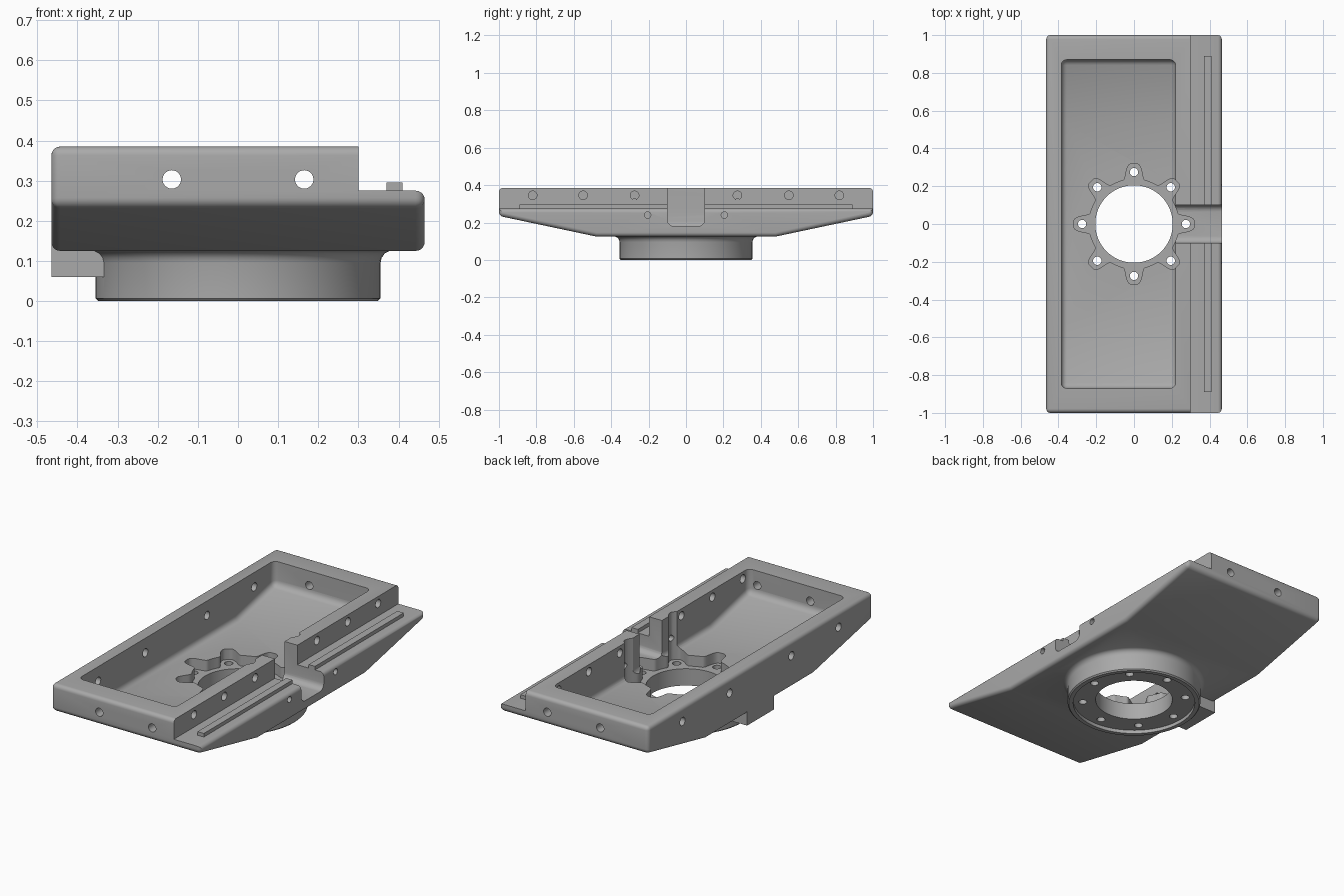
import bpy, bmesh
from math import cos, sin, pi, exp, radians
from mathutils import Vector, Matrix

old = bpy.data.objects.get("Cube")
if old:
    bpy.data.objects.remove(old)

GREY = (0.4, 0.4, 0.4, 1)
metal = bpy.data.materials.new("grey metal")
metal.use_nodes = True
metal.diffuse_color = GREY
metal.node_tree.nodes["Principled BSDF"].inputs["Base Color"].default_value = GREY


def make(name, bm):
    bmesh.ops.recalc_face_normals(bm, faces=bm.faces)
    mesh = bpy.data.meshes.new(name)
    bm.to_mesh(mesh)
    bm.free()
    ob = bpy.data.objects.new(name, mesh)
    bpy.context.collection.objects.link(ob)
    mesh.materials.append(metal)
    return ob


def prism(points, direction):
    """Extrude a closed outline along a direction."""
    bm = bmesh.new()
    face = bm.faces.new([bm.verts.new(p) for p in points])
    out = bmesh.ops.extrude_face_region(bm, geom=[face])
    moved = [v for v in out["geom"] if isinstance(v, bmesh.types.BMVert)]
    bmesh.ops.translate(bm, verts=moved, vec=direction)
    bmesh.ops.recalc_face_normals(bm, faces=bm.faces)
    return bm


def box(x0, x1, y0, y1, z0, z1):
    return prism([(x0, y0, z0), (x1, y0, z0), (x1, y1, z0), (x0, y1, z0)], (0, 0, z1 - z0))


def round_edges(bm, width, rule):
    edges = [e for e in bm.edges if rule(e.verts[0].co, e.verts[1].co, e)]
    bmesh.ops.bevel(bm, geom=edges, offset=width, segments=5, profile=0.5,
                    affect='EDGES', clamp_overlap=True)


def cylinder(bm, radius, start, end, segments=24):
    a, b = Vector(start), Vector(end)
    turn = (b - a).to_track_quat('Z', 'Y').to_matrix().to_4x4()
    bmesh.ops.create_cone(bm, cap_ends=True, segments=segments, radius1=radius, radius2=radius,
                          depth=(b - a).length, matrix=Matrix.Translation((a + b) / 2) @ turn)


def combine(target, tool, operation):
    tool.hide_render = True
    mod = target.modifiers.new("cut", 'BOOLEAN')
    mod.operation, mod.solver, mod.object = operation, 'EXACT', tool
    bpy.context.view_layer.objects.active = target
    bpy.ops.object.modifier_apply(modifier=mod.name)
    bpy.data.objects.remove(tool)


# Housing: stepped section, with the underside sloping up to both ends
W, TOP, STEP = 0.465, 0.385, 0.275
section = [(-W, 0.125), (W, 0.125), (W, STEP), (0.3, STEP), (0.3, TOP), (-W, TOP)]
bm = prism([(x, -1, z) for x, z in section], (0, 2, 0))
for s in (-1, 1):
    bmesh.ops.bisect_plane(bm, geom=bm.verts[:] + bm.edges[:] + bm.faces[:], dist=1e-5,
                           plane_co=(0, s * 0.48, 0.125), plane_no=(0, s * 0.11, -0.52),
                           clear_outer=True)
    bmesh.ops.holes_fill(bm, edges=[e for e in bm.edges if e.is_boundary])
bmesh.ops.recalc_face_normals(bm, faces=bm.faces)


def housing_edge(a, b, edge):
    at_wall = abs(a.x - 0.3) < 1e-3 and abs(b.x - 0.3) < 1e-3
    step_end = min(a.x, b.x) > 0.29 and abs(a.z - STEP) < 1e-3 and abs(a.x - b.x) > 0.1
    return not at_wall and not step_end and edge.calc_face_angle(0) > radians(30)


round_edges(bm, 0.035, housing_edge)
housing = make("housing", bm)

# Mounting ring below, flared into the housing
bm = bmesh.new()
outline = [(0, 0), (0.348, 0), (0.355, 0.007), (0.355, 0.095), (0.358, 0.108),
           (0.366, 0.119), (0.38, 0.126), (0.38, 0.15), (0, 0.15)]
verts = [bm.verts.new((r, 0, z)) for r, z in outline]
edges = [bm.edges.new(pair) for pair in zip(verts, verts[1:])]
bmesh.ops.spin(bm, geom=verts + edges, cent=(0, 0, 0), axis=(0, 0, 1), angle=2 * pi, steps=96)
bmesh.ops.remove_doubles(bm, verts=bm.verts, dist=1e-5)
combine(housing, make("mounting_ring", bm), 'UNION')

# Side tab
combine(housing, make("side_tab", box(-W, -0.26, -0.12, 0.12, 0.06, 0.17)), 'UNION')

# Tray cavity, its floor following the underside
floor = [(-0.87, 0.25), (-0.53, 0.175), (0.53, 0.175), (0.87, 0.25), (0.87, 0.6), (-0.87, 0.6)]
bm = prism([(-0.385, y, z) for y, z in floor], (0.605, 0, 0))
round_edges(bm, 0.03, lambda a, b, e: min(a.z, b.z) < 0.5 and e.calc_face_angle(0) > radians(30))
combine(housing, make("cavity_cutter", bm), 'DIFFERENCE')

# Cable notch through the stepped side
bm = box(0.17, 0.6, -0.1, 0.1, 0.18, 0.6)
round_edges(bm, 0.035, lambda a, b, e: max(a.z, b.z) < 0.2 and abs(a.x - b.x) > 0.1)
combine(housing, make("notch_cutter", bm), 'DIFFERENCE')

# Scalloped pocket with eight lobes
points = []
for i in range(240):
    t = 2 * pi * i / 240
    off = (t + pi / 8) % (pi / 4) - pi / 8
    r = 0.237 + 0.083 * exp(-(off / 0.165) ** 4)
    points.append((r * cos(t), r * sin(t), 0.115))
combine(housing, make("scallop_cutter", prism(points, (0, 0, 0.5))), 'DIFFERENCE')

# Underside recess inside the ring rim
bm = bmesh.new()
cylinder(bm, 0.325, (0, 0, -0.1), (0, 0, 0.02), 96)
combine(housing, make("recess_cutter", bm), 'DIFFERENCE')

# Central bore, bolt holes and wall holes
bm = bmesh.new()
cylinder(bm, 0.205, (0, 0, -0.1), (0, 0, 0.16), 96)
for i in range(8):
    x, y = 0.275 * cos(i * pi / 4), 0.275 * sin(i * pi / 4)
    cylinder(bm, 0.022, (x, y, -0.1), (x, y, 0.16))
for s in (-1, 1):
    for y in (0.275, 0.55, 0.82):
        cylinder(bm, 0.023, (0.15, s * y, 0.345), (0.36, s * y, 0.345))
    for y in (0.275, 0.695):
        cylinder(bm, 0.023, (-0.55, s * y, 0.303), (-0.3, s * y, 0.303))
    for x in (-0.165, 0.165):
        cylinder(bm, 0.023, (x, s * 0.8, 0.303), (x, s * 1.1, 0.303))
    cylinder(bm, 0.017, (0.15, s * 0.205, 0.24), (0.55, s * 0.205, 0.24))
combine(housing, make("hole_cutter", bm), 'DIFFERENCE')

# Guide rails on the step, either side of the notch
parts = [housing]
for side, s in (("front", -1), ("back", 1)):
    y0, y1 = sorted((s * 0.1, s * 0.89))
    parts.append(make(side + "_rail", box(0.37, 0.41, y0, y1, 0.265, 0.295)))

bpy.ops.object.select_all(action='DESELECT')
for ob in parts:
    ob.select_set(True)
bpy.context.view_layer.objects.active = housing
bpy.ops.object.shade_smooth_by_angle(angle=radians(30))
